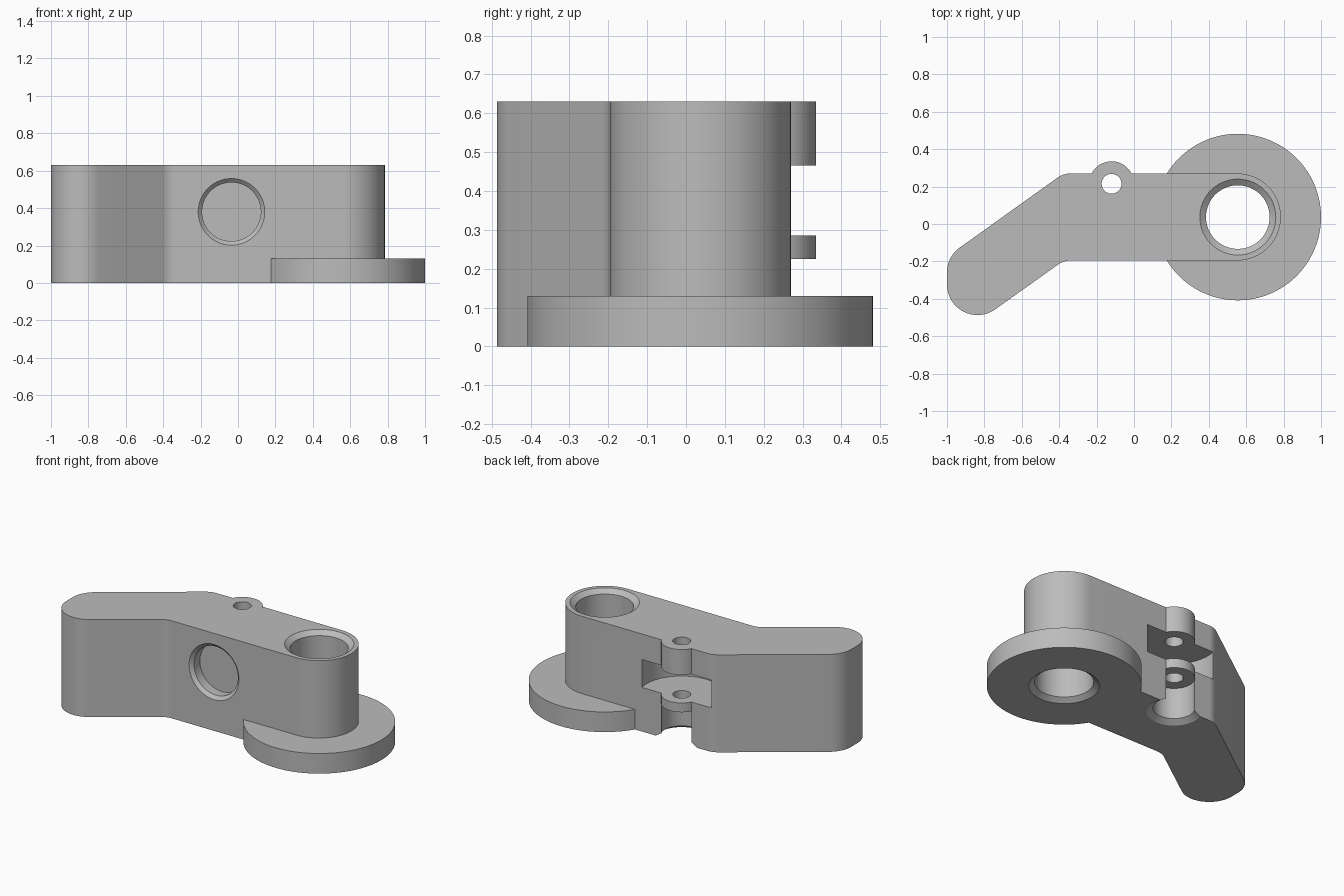
import bpy, bmesh, math
from mathutils import Vector, Matrix

cube = bpy.data.objects.get("Cube")
if cube:
    bpy.data.objects.remove(cube, do_unlink=True)

HEIGHT = 0.63
BORE = Vector((0.555, 0.037, 0))
PIN = Vector((-0.12, 0.215, 0))

metal = bpy.data.materials.new("machined grey")
metal.use_nodes = True
GREY = (0.5, 0.5, 0.5, 1)
metal.diffuse_color = GREY
metal.node_tree.nodes["Principled BSDF"].inputs["Base Color"].default_value = GREY


def make_object(name, bm):
    bmesh.ops.remove_doubles(bm, verts=bm.verts, dist=1e-5)
    bmesh.ops.recalc_face_normals(bm, faces=bm.faces)
    mesh = bpy.data.meshes.new(name)
    bm.to_mesh(mesh)
    bm.free()
    mesh.materials.append(metal)
    obj = bpy.data.objects.new(name, mesh)
    bpy.context.collection.objects.link(obj)
    return obj


def fillet(corners, steps=16):
    """Round each (x, y, radius) corner of a closed outline."""
    out = []
    for i, (x, y, r) in enumerate(corners):
        p = Vector((x, y))
        a = (Vector(corners[i - 1][:2]) - p).normalized()
        b = (Vector(corners[(i + 1) % len(corners)][:2]) - p).normalized()
        half = a.angle(b) / 2
        centre = p + (a + b).normalized() * r / math.sin(half)
        start = p + a * r / math.tan(half) - centre
        end = p + b * r / math.tan(half) - centre
        sweep = math.atan2(start.cross(end), start.dot(end))
        for k in range(steps + 1):
            out.append(centre + Matrix.Rotation(sweep * k / steps, 2) @ start)
    return out


def prism(name, outline, z0, z1):
    bm = bmesh.new()
    base = bm.faces.new([bm.verts.new((p.x, p.y, z0)) for p in outline])
    top = bmesh.ops.extrude_face_region(bm, geom=[base], use_keep_orig=True)
    moved = [v for v in top["geom"] if isinstance(v, bmesh.types.BMVert)]
    bmesh.ops.translate(bm, verts=moved, vec=(0, 0, z1 - z0))
    return make_object(name, bm)


def turned(name, profile, place, segments=96):
    """Solid of revolution from (radius, height) pairs."""
    bm = bmesh.new()
    rings = []
    for r, z in profile:
        rings.append([bm.verts.new((r * math.cos(t), r * math.sin(t), z))
                      for t in (math.tau * k / segments for k in range(segments))])
    for lo, hi in zip(rings, rings[1:]):
        for k in range(segments):
            n = (k + 1) % segments
            bm.faces.new((lo[k], lo[n], hi[n], hi[k]))
    bm.faces.new(rings[0])
    bm.faces.new(rings[-1])
    bm.transform(place)
    return make_object(name, bm)


def combine(target, tool, operation):
    mod = target.modifiers.new(tool.name, 'BOOLEAN')
    mod.object, mod.operation, mod.solver = tool, operation, 'EXACT'
    bpy.context.view_layer.objects.active = target
    bpy.ops.object.modifier_apply(modifier=mod.name)
    bpy.data.objects.remove(tool, do_unlink=True)


# Bent lever body
lever = prism("lever_body", fillet([
    (0.785, -0.195, 0.232), (0.785, 0.27, 0.232), (-0.378, 0.27, 0.12),
    (-1, -0.175, 0.163), (-1, -0.64, 0.163), (-0.375, -0.195, 0.12)]), 0, HEIGHT)

at_bore = Matrix.Translation(BORE)
at_pin = Matrix.Translation(PIN)
at_front = Matrix.Translation((-0.035, -0.195, 0.38)) @ Matrix.Rotation(-math.pi / 2, 4, 'X')

# Base flange and hinge lug
combine(lever, turned("flange", [(0.445, 0), (0.445, 0.13)], at_bore, 128), 'UNION')
combine(lever, turned("hinge_lug", [(0.12, 0.1), (0.12, HEIGHT)], at_pin), 'UNION')

# Main bore, chamfered at both ends
combine(lever, turned("bore_cut", [
    (0.236, -0.025), (0.17, 0.025), (0.17, HEIGHT - 0.025), (0.236, HEIGHT + 0.025)],
    at_bore), 'DIFFERENCE')

# Round slot between the lugs, lower counterbore and pin hole
combine(lever, turned("slot_cut", [(0.253, 0.285), (0.253, 0.465)], at_pin), 'DIFFERENCE')
combine(lever, turned("counterbore_cut", [
    (0.194, -0.025), (0.121, 0.025), (0.121, 0.225)], at_pin), 'DIFFERENCE')
combine(lever, turned("pin_cut", [(0.053, 0.15), (0.053, 0.7)], at_pin, 48), 'DIFFERENCE')

# Shallow chamfered recess in the front
combine(lever, turned("recess_cut", [
    (0.199, -0.02), (0.157, 0.02), (0.157, 0.08)], at_front), 'DIFFERENCE')

bpy.ops.object.select_all(action='DESELECT')
lever.select_set(True)
bpy.context.view_layer.objects.active = lever
bpy.ops.object.shade_smooth_by_angle(angle=math.radians(25))
